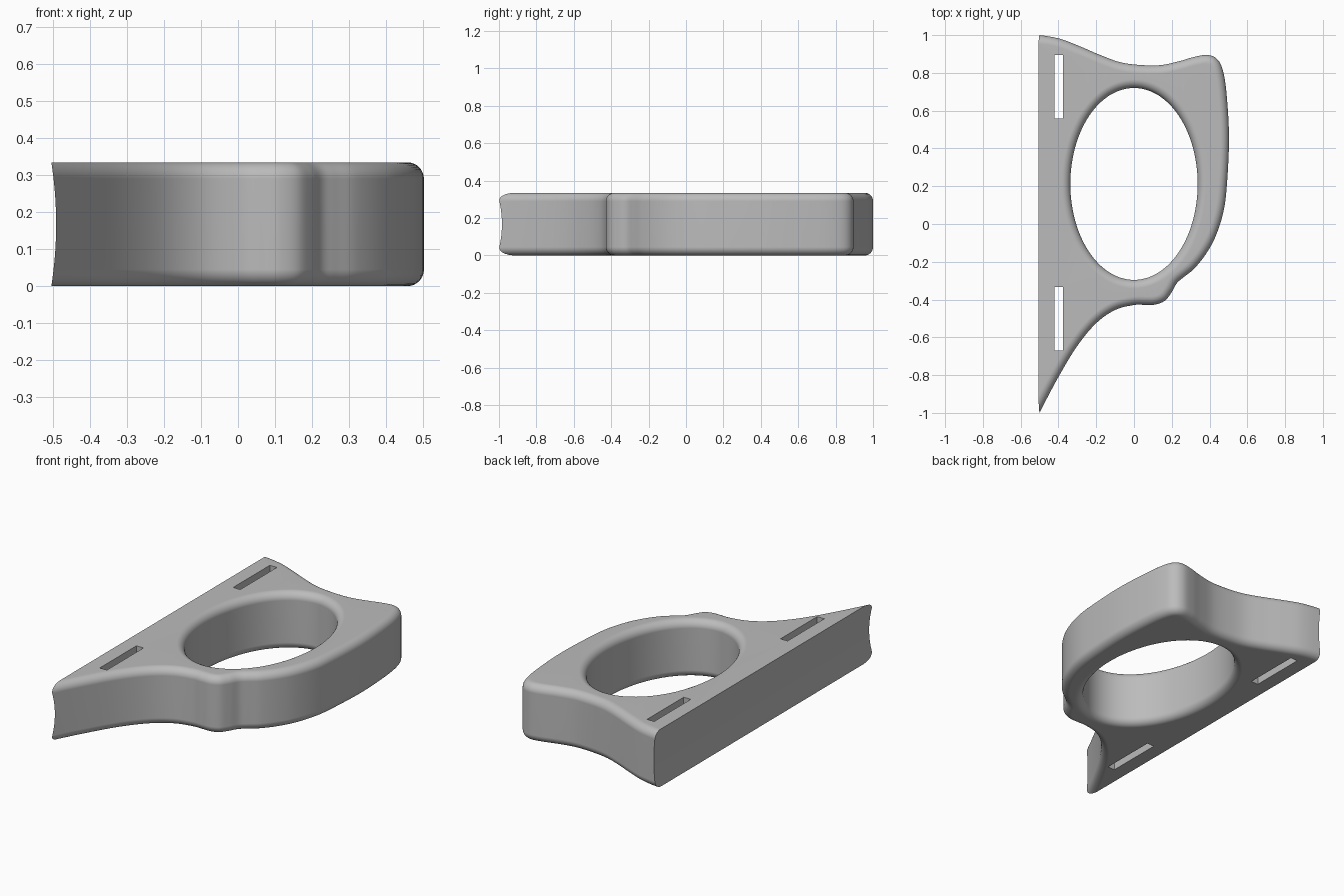
import bpy, bmesh, math
from mathutils import Vector

HEIGHT = 0.335
FILLET = 0.045
STEPS = 8

cube = bpy.data.objects.get("Cube")
if cube:
    bpy.data.objects.remove(cube, do_unlink=True)

grey = bpy.data.materials.new("plain grey")
grey.use_nodes = True
colour = (0.5, 0.5, 0.5, 1)
grey.diffuse_color = colour
grey.node_tree.nodes["Principled BSDF"].inputs["Base Color"].default_value = colour


def spline(points, samples=6):
    """Smooth open curve through the points."""
    pts = [Vector(p) for p in points]
    pts = [pts[0] * 2 - pts[1]] + pts + [pts[-1] * 2 - pts[-2]]
    curve = []
    for a, b, c, d in zip(pts, pts[1:], pts[2:], pts[3:]):
        for i in range(samples):
            t = i / samples
            curve.append(b + (c - a) * t / 2
                         + (a * 2 - b * 5 + c * 4 - d) * t ** 2 / 2
                         + (b * 3 - a - c * 3 + d) * t ** 3 / 2)
    return curve + [pts[-2]]


def offset(loop, distance):
    """Move a clockwise loop to its right (inward) by the distance."""
    moved = []
    for i, p in enumerate(loop):
        along = (loop[(i + 1) % len(loop)] - loop[i - 1]).normalized()
        moved.append(p + Vector((along.y, -along.x)) * distance)
    return moved


def wall(bm, loop, profile):
    """Stack rings of the loop and return the bottom and top edge loops."""
    rings = []
    for inset, z in profile:
        rings.append([bm.verts.new((p.x, p.y, z)) for p in offset(loop, inset)])
    n = len(loop)
    for low, high in zip(rings, rings[1:]):
        for i in range(n):
            j = (i + 1) % n
            bm.faces.new((low[i], low[j], high[j], high[i]))
    return [[bm.edges.get((r[i], r[(i + 1) % n])) for i in range(n)]
            for r in (rings[0], rings[-1])]


# Section of a wall with rounded rims
arc = [(FILLET * (1 - math.cos(a)), FILLET * (1 - math.sin(a)))
       for a in (math.pi / 2 * (1 - i / STEPS) for i in range(STEPS + 1))]
rounded = arc + [(inset, HEIGHT - z) for inset, z in reversed(arc)]
straight = [(0, 0), (0, HEIGHT)]

# Outer contour, running past the trimmed left side
outline = spline([
    (-.62, 1.01), (-.5, 1), (-.39, .98), (-.285, .94), (-.18, .895),
    (-.075, .857), (.03, .842), (.14, .841), (.24, .862), (.32, .885),
    (.39, .895), (.44, .873), (.47, .815), (.49, .69), (.503, .45),
    (.49, .185), (.47, .05), (.43, -.07), (.38, -.16), (.32, -.235),
    (.265, -.28), (.228, -.312), (.2, -.36), (.165, -.405), (.115, -.426),
    (.06, -.428), (0, -.429), (-.1, -.455), (-.2, -.525), (-.3, -.645),
    (-.4, -.81), (-.5, -1), (-.62, -1.25)])

# Oval opening, counter-clockwise so its rims flare outward
oval = [Vector((.337 * math.cos(a), .212 + .508 * math.sin(a)))
        for a in (math.tau * i / 112 for i in range(112))]


def slot(y):
    return [Vector((x, y + s)) for x, s in
            ((-.422, -.169), (-.376, -.169), (-.376, .169), (-.422, .169))]


# Plate: walls of the contour and the openings, then both flat faces
bm = bmesh.new()
caps = [[], []]
for loop, profile in ((outline, rounded), (oval, rounded),
                      (slot(.727), straight), (slot(-.502), straight)):
    for cap, edges in zip(caps, wall(bm, loop, profile)):
        cap.extend(edges)
for cap in caps:
    bmesh.ops.triangle_fill(bm, use_beauty=True, use_dissolve=False, edges=cap)
bmesh.ops.recalc_face_normals(bm, faces=bm.faces)


def make_object(name, bm):
    mesh = bpy.data.meshes.new(name)
    bm.to_mesh(mesh)
    bm.free()
    mesh.materials.append(grey)
    obj = bpy.data.objects.new(name, mesh)
    bpy.context.collection.objects.link(obj)
    return obj


plate = make_object("contoured_plate", bm)

# Cutter for the gently hollowed left side
bm = bmesh.new()
section = []
for i in range(25):
    t = -1.3 + 2.6 * i / 24
    section.append((-.492 - .013 * t * t, HEIGHT / 2 * (1 + t)))
section += [(-1, section[-1][1]), (-1, section[0][1])]
face = bm.faces.new([bm.verts.new((x, -1.5, z)) for x, z in section])
sweep = bmesh.ops.extrude_face_region(bm, geom=[face])["geom"]
bmesh.ops.translate(bm, vec=(0, 3, 0),
                    verts=[v for v in sweep if isinstance(v, bmesh.types.BMVert)])
bmesh.ops.recalc_face_normals(bm, faces=bm.faces)
cutter = make_object("side_cutter", bm)
cutter.hide_render = True

# Trim, then shade smooth with crisp edges
bpy.ops.object.select_all(action="DESELECT")
plate.select_set(True)
bpy.context.view_layer.objects.active = plate
trim = plate.modifiers.new("trim", "BOOLEAN")
trim.operation = "DIFFERENCE"
trim.solver = "EXACT"
trim.object = cutter
bpy.ops.object.modifier_apply(modifier=trim.name)
bpy.data.objects.remove(cutter, do_unlink=True)
bpy.ops.object.shade_smooth_by_angle(angle=math.radians(35))
weighted = plate.modifiers.new("even shading", "WEIGHTED_NORMAL")
weighted.keep_sharp = True
